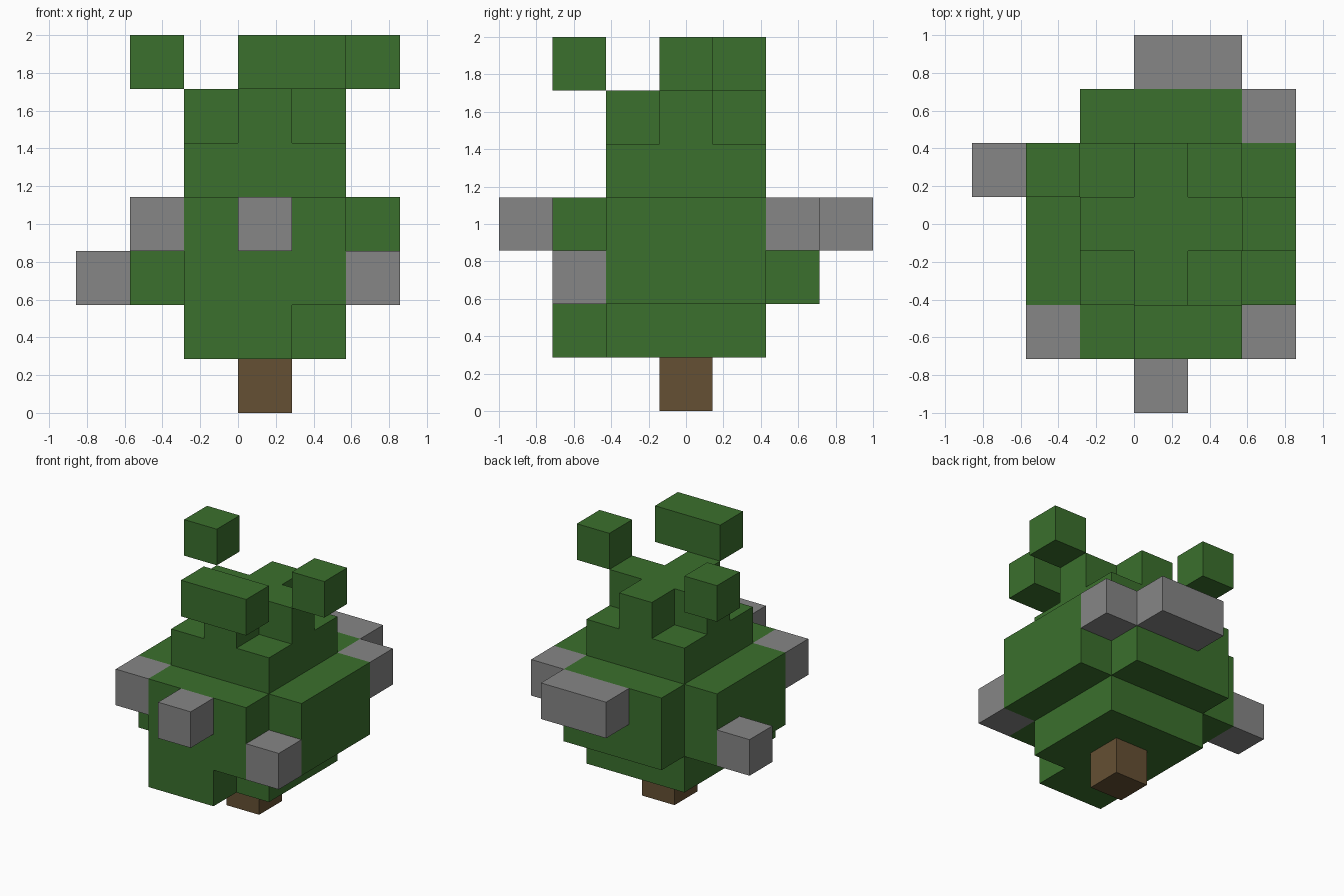
import bpy
import bmesh
from mathutils import Vector

CELL = 2 / 7
ORIGIN = Vector((-3, -3.5, 0))  # grid corner, in cells


def material(name, rgb):
    mat = bpy.data.materials.new(name)
    mat.use_nodes = True
    colour = (*rgb, 1.0)
    mat.diffuse_color = colour
    bsdf = next(n for n in mat.node_tree.nodes if n.type == 'BSDF_PRINCIPLED')
    bsdf.inputs["Base Color"].default_value = colour
    bsdf.inputs["Roughness"].default_value = 0.9
    return mat


def block(x, y, z):
    """Cells filled by inclusive (first, last) ranges along each axis."""
    return {(i, j, k)
            for i in range(x[0], x[1] + 1)
            for j in range(y[0], y[1] + 1)
            for k in range(z[0], z[1] + 1)}


def part(name, cells, mat):
    """Join cells into one shell: keep exposed sides only, merge flat areas."""
    bm = bmesh.new()
    for cell in cells:
        centre = Vector(cell) + Vector((0.5, 0.5, 0.5))
        for axis in range(3):
            for sign in (-1, 1):
                normal = Vector((0, 0, 0))
                normal[axis] = sign
                if tuple(int(c + n) for c, n in zip(cell, normal)) in cells:
                    continue
                u = Vector((0, 0, 0))
                u[(axis + 1) % 3] = 0.5
                v = normal.cross(u)
                mid = centre + normal / 2
                corners = (mid - u - v, mid + u - v, mid + u + v, mid - u + v)
                bm.faces.new([bm.verts.new((p + ORIGIN) * CELL) for p in corners])
    bmesh.ops.remove_doubles(bm, verts=bm.verts, dist=0.001)
    bmesh.ops.dissolve_limit(bm, angle_limit=0.01, verts=bm.verts, edges=bm.edges)
    mesh = bpy.data.meshes.new(name)
    bm.to_mesh(mesh)
    bm.free()
    mesh.materials.append(mat)
    obj = bpy.data.objects.new(name, mesh)
    bpy.context.collection.objects.link(obj)


if "Cube" in bpy.data.objects:
    bpy.data.objects.remove(bpy.data.objects["Cube"])

green = material("leaf green", (0.043, 0.162, 0.026))
grey = material("stone grey", (0.238, 0.238, 0.238))
brown = material("bark brown", (0.130, 0.080, 0.033))

# Trunk
part("trunk", block((3, 3), (3, 3), (0, 0)), brown)

# Crown: square core, wide middle, low front lobe and cross-shaped top
core = block((2, 4), (2, 4), (1, 4))
middle = block((1, 5), (2, 4), (2, 3)) | block((2, 4), (1, 5), (2, 3))
front_lobe = block((2, 3), (1, 1), (1, 1))
top_cross = block((2, 4), (3, 3), (5, 5)) | block((3, 3), (2, 4), (5, 5))
part("crown", core | middle | front_lobe | top_cross, green)

# Loose tufts above the crown
part("front_tuft", block((3, 4), (1, 1), (6, 6)), green)
part("left_tuft", block((5, 5), (3, 3), (6, 6)), green)
part("right_tuft", block((1, 1), (4, 4), (6, 6)), green)

# Grey knobs around the middle
knobs = {
    "front_knob": block((3, 3), (0, 0), (3, 3)),
    "front_right_knob": block((1, 1), (1, 1), (3, 3)),
    "front_left_knob": block((5, 5), (1, 1), (2, 2)),
    "right_knob": block((0, 0), (4, 4), (2, 2)),
    "back_left_knob": block((5, 5), (5, 5), (3, 3)),
    "back_knob": block((3, 4), (6, 6), (3, 3)),
}
for name, cells in knobs.items():
    part(name, cells, grey)
